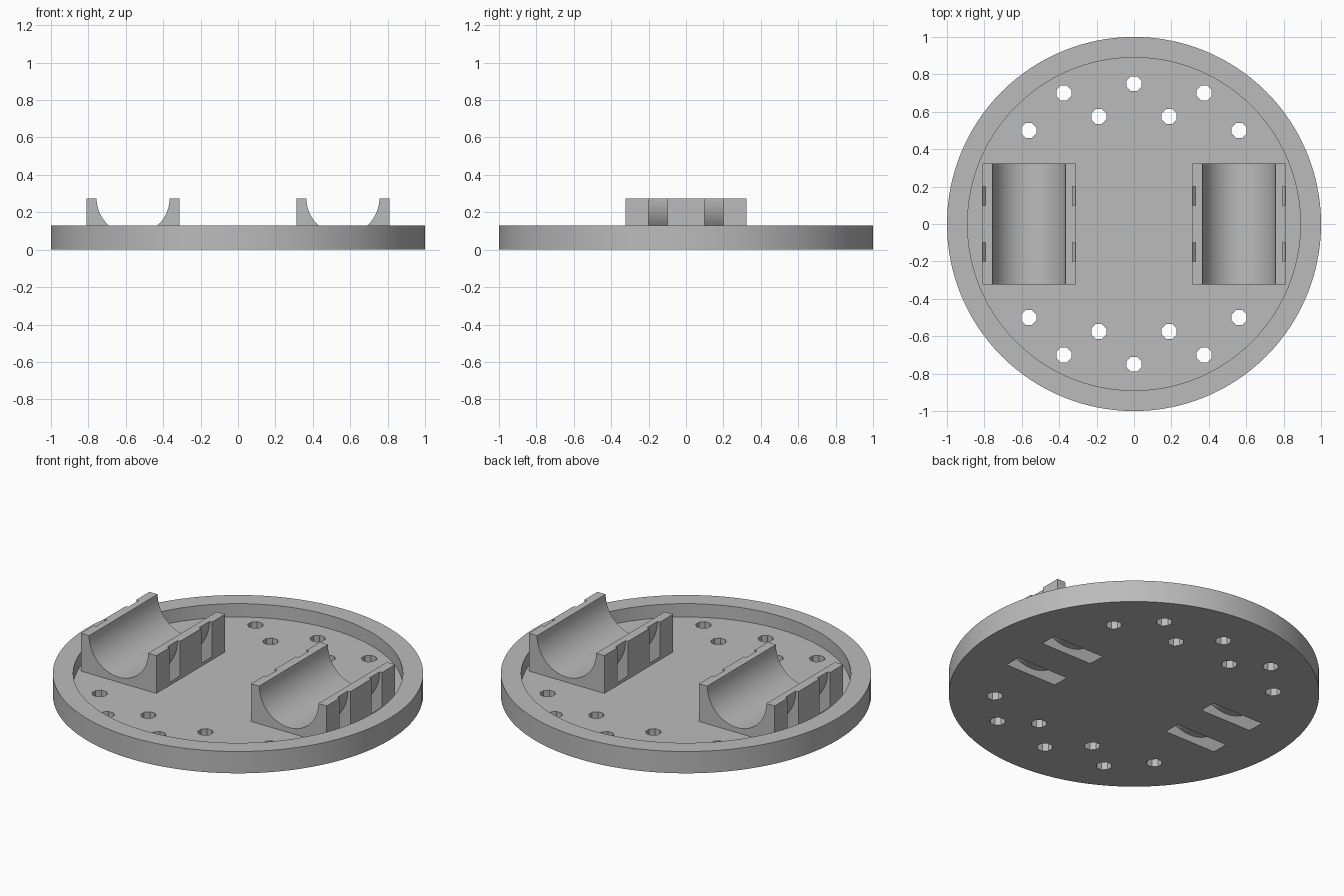
import bpy, bmesh, math
from mathutils import Vector, Matrix

cube = bpy.data.objects.get("Cube")
if cube:
    bpy.data.objects.remove(cube, do_unlink=True)

RIM_R, INNER_R, RIM_Z, FLOOR_Z = 1.0, 0.89, 0.13, 0.05
CRADLE_X, CRADLE_W, CRADLE_L, CRADLE_Z = 0.561, 0.249, 0.323, 0.275
BORE_R = 0.195

grey = bpy.data.materials.new("plain grey")
grey.use_nodes = True
colour = (0.5, 0.5, 0.5, 1)
grey.diffuse_color = colour
grey.node_tree.nodes["Principled BSDF"].inputs["Base Color"].default_value = colour


def make_object(name, bm):
    bmesh.ops.recalc_face_normals(bm, faces=bm.faces)
    mesh = bpy.data.meshes.new(name)
    bm.to_mesh(mesh)
    bm.free()
    mesh.materials.append(grey)
    obj = bpy.data.objects.new(name, mesh)
    bpy.context.collection.objects.link(obj)
    return obj


def spin_profile(bm, points, centre, axis, steps):
    """Revolve a closed outline a full turn; points on the axis are welded."""
    verts = [bm.verts.new(p) for p in points]
    edges = [bm.edges.new((a, b)) for a, b in zip(verts, verts[1:] + verts[:1])]
    result = bmesh.ops.spin(bm, geom=verts + edges, cent=centre, axis=axis,
                            angle=math.tau, steps=steps, use_duplicate=False)
    bmesh.ops.remove_doubles(bm, verts=bm.verts, dist=1e-5)
    return result


def cut(obj, cutter):
    mod = obj.modifiers.new("cut", 'BOOLEAN')
    mod.operation = 'DIFFERENCE'
    mod.solver = 'EXACT'
    mod.object = cutter
    bpy.context.view_layer.objects.active = obj
    bpy.ops.object.modifier_apply(modifier=mod.name)


# Shallow round tray: stacked rings of edges, capped by flat discs
bm = bmesh.new()
rings = []
for r, z in ((RIM_R, 0), (RIM_R, RIM_Z), (INNER_R, RIM_Z), (INNER_R, FLOOR_Z)):
    ring = bmesh.ops.create_circle(bm, segments=128, radius=r,
                                   matrix=Matrix.Translation((0, 0, z)))["verts"]
    rings.append(ring)
for low, high in zip(rings, rings[1:]):
    for i in range(len(low)):
        j = (i + 1) % len(low)
        bm.faces.new((low[i], low[j], high[j], high[i]))
bm.faces.new(rings[0])
bm.faces.new(rings[-1])
tray = make_object("tray", bm)

# Screw holes, mirrored to all four quarters
bm = bmesh.new()
spots = {(x * sx, y * sy)
         for x, y in ((0, 0.75), (0.375, 0.7), (0.562, 0.5), (0.188, 0.575))
         for sx in (-1, 1) for sy in (-1, 1)}
for x, y in sorted(spots):
    turn = Matrix.Rotation(math.pi / 8, 4, 'Z')
    bmesh.ops.create_cone(bm, cap_ends=True, segments=8, radius1=0.043,
                          radius2=0.043, depth=0.3,
                          matrix=Matrix.Translation((x, y, 0)) @ turn)
hole_cutter = make_object("hole_cutter", bm)

# Ring-shaped strap channels that wrap under each cradle
bm = bmesh.new()
for side in (-1, 1):
    for y in (-0.15, 0.15):
        x = side * CRADLE_X
        outline = [(x + r, y + dy, CRADLE_Z) for r, dy in
                   ((0.233, -0.05), (0.323, -0.05), (0.323, 0.05), (0.233, 0.05))]
        spin_profile(bm, outline, (x, y, CRADLE_Z), (0, 1, 0), 64)
strap_cutter = make_object("strap_cutter", bm)

# Half-round cradles
cradles = []
for name, side in (("left_cradle", 1), ("right_cradle", -1)):
    bm = bmesh.new()
    outline = [(CRADLE_W, CRADLE_Z), (CRADLE_W, FLOOR_Z),
               (-CRADLE_W, FLOOR_Z), (-CRADLE_W, CRADLE_Z)]
    for i in range(33):
        a = math.pi + math.pi * i / 32
        outline.append((BORE_R * math.cos(a), CRADLE_Z + BORE_R * math.sin(a)))
    face = bm.faces.new([bm.verts.new((side * CRADLE_X + x, -CRADLE_L, z))
                         for x, z in outline])
    grown = bmesh.ops.extrude_face_region(bm, geom=[face])["geom"]
    bmesh.ops.translate(bm, vec=Vector((0, 2 * CRADLE_L, 0)),
                        verts=[v for v in grown if isinstance(v, bmesh.types.BMVert)])
    cradles.append(make_object(name, bm))

# Cut the openings, then discard the cutters
cut(tray, hole_cutter)
for part in [tray] + cradles:
    cut(part, strap_cutter)
for cutter in (hole_cutter, strap_cutter):
    bpy.data.objects.remove(cutter, do_unlink=True)

# Smooth curved walls, keep the edges crisp
for part in [tray] + cradles:
    bpy.ops.object.select_all(action='DESELECT')
    part.select_set(True)
    bpy.context.view_layer.objects.active = part
    bpy.ops.object.shade_smooth_by_angle(angle=math.radians(30))
